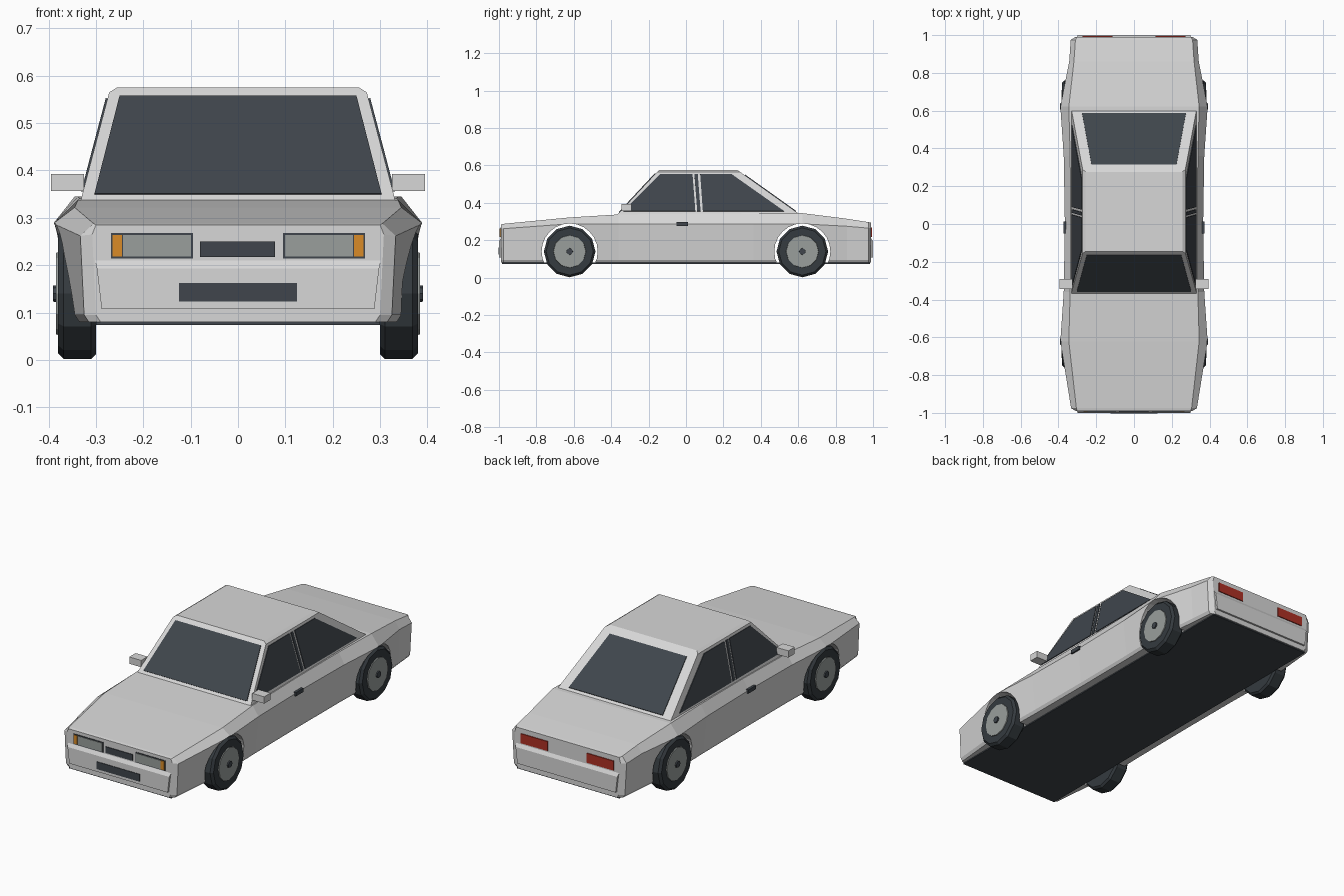
import bpy, bmesh, math
from mathutils import Vector

if "Cube" in bpy.data.objects:
    bpy.data.objects.remove(bpy.data.objects["Cube"], do_unlink=True)


def material(name, r, g, b):
    m = bpy.data.materials.new(name)
    m.use_nodes = True
    m.diffuse_color = (r, g, b, 1)
    m.node_tree.nodes["Principled BSDF"].inputs["Base Color"].default_value = (r, g, b, 1)
    return m


PAINT = material("silver_white_paint", 0.68, 0.68, 0.68)
DARK = material("dark_glass_and_rubber", 0.05, 0.06, 0.072)
TYRE = material("tyre_rubber", 0.035, 0.043, 0.05)
GREY = material("lamp_and_rim_grey", 0.32, 0.345, 0.335)
AMBER = material("amber", 0.7, 0.26, 0.02)
RED = material("red", 0.42, 0.03, 0.018)


def loft(name, rings, mat):
    """Join equal-length rings of points with quads and cap both ends."""
    bm = bmesh.new()
    loops = [[bm.verts.new(p) for p in ring] for ring in rings]
    n = len(loops[0])
    for a, b in zip(loops, loops[1:]):
        for i in range(n):
            bm.faces.new((a[i], a[(i + 1) % n], b[(i + 1) % n], b[i]))
    bm.faces.new(loops[0])
    bm.faces.new(loops[-1])
    bmesh.ops.recalc_face_normals(bm, faces=bm.faces)
    mesh = bpy.data.meshes.new(name)
    bm.to_mesh(mesh)
    bm.free()
    mesh.materials.append(mat)
    obj = bpy.data.objects.new(name, mesh)
    bpy.context.collection.objects.link(obj)
    return obj


def rect(x, y0, y1, z):
    return [(-x, y0, z), (x, y0, z), (x, y1, z), (-x, y1, z)]


def box(name, x0, x1, y0, y1, z0, z1, mat):
    return loft(name, [[(x0, y0, z), (x1, y0, z), (x1, y1, z), (x0, y1, z)]
                       for z in (z0, z1)], mat)


def plate(name, points, outward, mat, thick=0.004):
    """Thin panel lying on a sloped surface."""
    pts = [Vector(p) for p in points]
    n = (pts[1] - pts[0]).cross(pts[2] - pts[0]).normalized()
    if n.dot(Vector(outward)) < 0:
        n = -n
    return loft(name, [[p - n * 0.004 for p in pts], [p + n * thick for p in pts]], mat)


def lathe_x(name, profile, y, z, sides, mat):
    """Revolve (x, radius) pairs round an axle."""
    return loft(name, [[(x, y + r * math.sin(math.tau * i / sides),
                         z + r * math.cos(math.tau * i / sides)) for i in range(sides)]
                       for x, r in profile], mat)


# Body shell: y, deck half width, deck z, shoulder half width, shoulder z, sill half width
AXLE, HUB_Z = 0.622, 0.14
stations = [
    (-0.99, 0.30, 0.285, 0.308, 0.265, 0.30),
    (-0.975, 0.305, 0.288, 0.333, 0.262, 0.325),
    (-AXLE, 0.345, 0.322, 0.39, 0.288, 0.358),
    (-0.36, 0.338, 0.338, 0.372, 0.288, 0.352),
    (0.0, 0.335, 0.342, 0.366, 0.288, 0.35),
    (0.36, 0.338, 0.345, 0.372, 0.288, 0.352),
    (AXLE, 0.345, 0.345, 0.39, 0.288, 0.358),
    (0.86, 0.318, 0.315, 0.343, 0.275, 0.335),
    (0.975, 0.31, 0.297, 0.335, 0.265, 0.325),
    (0.99, 0.302, 0.294, 0.31, 0.265, 0.30),
]
rings = []
for y, dx, dz, sx, sz, bx in stations:
    half = [(dx, dz), (sx, sz), (bx, 0.095), (bx - 0.01, 0.08)]
    rings.append([(x, y, z) for x, z in half] + [(-x, y, z) for x, z in reversed(half)])
body = loft("body", rings, PAINT)

# Wheel arches cut through the shell
for y in (-AXLE, AXLE):
    cutter = lathe_x("arch_cutter", [(-0.6, 0.15), (0.6, 0.15)], y, HUB_Z, 24, PAINT)
    cutter.hide_render = True
    mod = body.modifiers.new("arch", "BOOLEAN")
    mod.operation = "DIFFERENCE"
    mod.solver = "EXACT"
    mod.object = cutter
    bpy.context.view_layer.objects.active = body
    bpy.ops.object.modifier_apply(modifier=mod.name)
    bpy.data.objects.remove(cutter, do_unlink=True)

box("floor_pan", -0.3, 0.3, -0.985, 0.985, 0.074, 0.082, DARK)

# Bumpers with a sloped upper edge
for s, end in ((-1, "front"), (1, "rear")):
    loft(end + "_bumper",
         [rect(0.288, s * 0.97, s * 1.0, 0.108), rect(0.298, s * 0.97, s * 1.0, 0.193),
          rect(0.302, s * 0.97, s * 0.99, 0.21)], PAINT)

# Cabin and roof
loft("cabin", [rect(0.334, -0.374, 0.62, 0.33), rect(0.272, -0.155, 0.29, 0.565),
               rect(0.256, -0.145, 0.275, 0.575)], PAINT)


def side_x(z):
    return 0.334 - (z - 0.33) * 0.264


def front_y(z):
    return -0.374 + (z - 0.33) * 0.932


def rear_y(z):
    return 0.62 - (z - 0.33) * 1.404


def screen(name, z0, x0, z1, x1, y_at, outward):
    plate(name, [(-x0, y_at(z0), z0), (x0, y_at(z0), z0),
                 (x1, y_at(z1), z1), (-x1, y_at(z1), z1)], outward, DARK)


screen("windscreen", 0.349, 0.303, 0.556, 0.25, front_y, (0, -1, 0.5))
screen("rear_window", 0.354, 0.275, 0.548, 0.225, rear_y, (0, 1, 0.5))

# Side windows: bottom y range, top y range
windows = {
    "front_side_window": (-0.335, 0.05, -0.14, 0.035),
    "door_pillar": (0.06, 0.078, 0.045, 0.063),
    "rear_side_window": (0.09, 0.525, 0.076, 0.245),
}
LOW, HIGH = 0.355, 0.552
for s, side in ((1, "left"), (-1, "right")):
    for name, (b0, b1, t0, t1) in windows.items():
        xl, xh = s * side_x(LOW), s * side_x(HIGH)
        plate(f"{side}_{name}", [(xl, b0, LOW), (xl, b1, LOW), (xh, t1, HIGH), (xh, t0, HIGH)],
              (s, 0, 0), DARK)

    # Mirror and door handle
    box(side + "_mirror", s * 0.325, s * 0.395, -0.345, -0.292, 0.357, 0.393, PAINT)
    box(side + "_door_handle", s * 0.355, s * 0.374, -0.05, 0.012, 0.277, 0.297, DARK)

    # Headlamp, indicator and tail lamp
    box(side + "_headlamp_frame", s * 0.095, s * 0.268, -0.993, -0.98, 0.214, 0.268, DARK)
    box(side + "_headlamp", s * 0.099, s * 0.243, -0.996, -0.985, 0.218, 0.264, GREY)
    box(side + "_indicator", s * 0.245, s * 0.265, -0.996, -0.985, 0.218, 0.264, AMBER)
    box(side + "_tail_lamp", s * 0.115, s * 0.272, 0.98, 0.995, 0.218, 0.268, RED)

    # Wheels
    for y, end in ((-AXLE, "front"), (AXLE, "rear")):
        tag = f"{side}_{end}"
        lathe_x(tag + "_tyre", [(s * 0.3, 0.128), (s * 0.31, 0.138), (s * 0.368, 0.138),
                                (s * 0.38, 0.126)], y, HUB_Z, 12, TYRE)
        lathe_x(tag + "_rim", [(s * 0.37, 0.09), (s * 0.384, 0.086)], y, HUB_Z, 12, GREY)
        lathe_x(tag + "_hub", [(s * 0.37, 0.019), (s * 0.391, 0.017)], y, HUB_Z, 8, DARK)

# Grille and lower intake
box("grille", -0.08, 0.078, -0.994, -0.98, 0.217, 0.25, DARK)
box("lower_intake", -0.125, 0.125, -1.003, -0.99, 0.123, 0.162, DARK)
